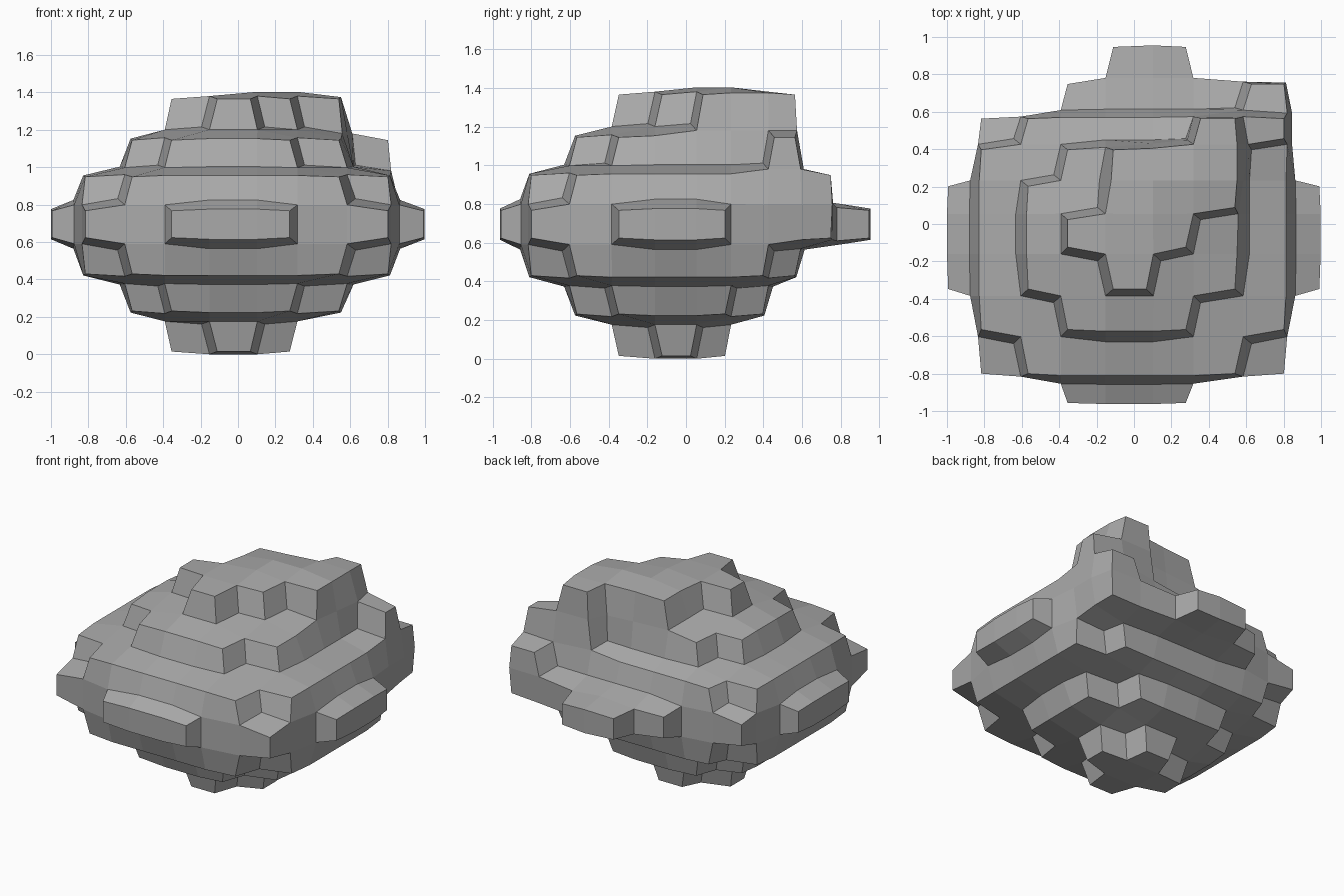
import bpy
import bmesh
from mathutils import Vector

cube = bpy.data.objects.get("Cube")
if cube:
    bpy.data.objects.remove(cube, do_unlink=True)

# Planes of the block grid
X = [-1.02, -.86, -.6, -.395, -.155, .11, .31, .585, .845, 1.02]
Y = [-.98, -.84, -.6, -.385, -.16, .06, .23, .43, .59, .78, .98]
Z = [-.02, .2, .4, .59, .805, .98, 1.18, 1.405]

# Each layer is a union of rectangles: x start, x end, y start, y end
LAYERS = [
    ["3645", "4536"],
    ["2736", "3627"],
    ["1827", "2718"],
    ["1818", "0936", "3601", "3889", "469A"],
    ["1827", "2712", "2878", "7889"],
    ["2736", "3623", "3767", "6878"],
    ["3645", "4534", "4657", "6758"],
]


def fill_cells():
    cells = set()
    for k, rects in enumerate(LAYERS):
        for rect in rects:
            x0, x1, y0, y1 = (int(c, 16) for c in rect)
            cells |= {(i, j, k) for i in range(x0, x1) for j in range(y0, y1)}
    return cells


def add_shell(bm, cells):
    """Add one quad wherever a filled cell meets an empty one."""
    verts = {}

    def vert(key):
        if key not in verts:
            verts[key] = bm.verts.new((X[key[0]], Y[key[1]], Z[key[2]]))
        return verts[key]

    for cell in sorted(cells):
        for axis in range(3):
            u, v = (axis + 1) % 3, (axis + 2) % 3
            for side in (0, 1):
                near = list(cell)
                near[axis] += 1 if side else -1
                if tuple(near) in cells:
                    continue
                loop = []
                for du, dv in ((0, 0), (1, 0), (1, 1), (0, 1)):
                    key = list(cell)
                    key[axis] += side
                    key[u] += du
                    key[v] += dv
                    loop.append(vert(tuple(key)))
                bm.faces.new(loop if side else loop[::-1])


def weather(bm, factor):
    """Pull every corner part way to the mean of its neighbours."""
    moved = {}
    for v in bm.verts:
        near = [e.other_vert(v).co for e in v.link_edges]
        moved[v] = v.co.lerp(sum(near, Vector()) / len(near), factor)
    for v, co in moved.items():
        v.co = co


# Stepped boulder
bm = bmesh.new()
add_shell(bm, fill_cells())
weather(bm, 0.5)
low = min(v.co.z for v in bm.verts)
bmesh.ops.translate(bm, verts=bm.verts, vec=(0, 0, -low))
mesh = bpy.data.meshes.new("stepped_rock")
bm.to_mesh(mesh)
bm.free()
rock = bpy.data.objects.new("stepped_rock", mesh)
bpy.context.collection.objects.link(rock)

# Stone colour
stone = bpy.data.materials.new("grey_stone")
stone.use_nodes = True
colour = (0.4, 0.4, 0.4, 1)
stone.diffuse_color = colour
stone.node_tree.nodes["Principled BSDF"].inputs["Base Color"].default_value = colour
mesh.materials.append(stone)
